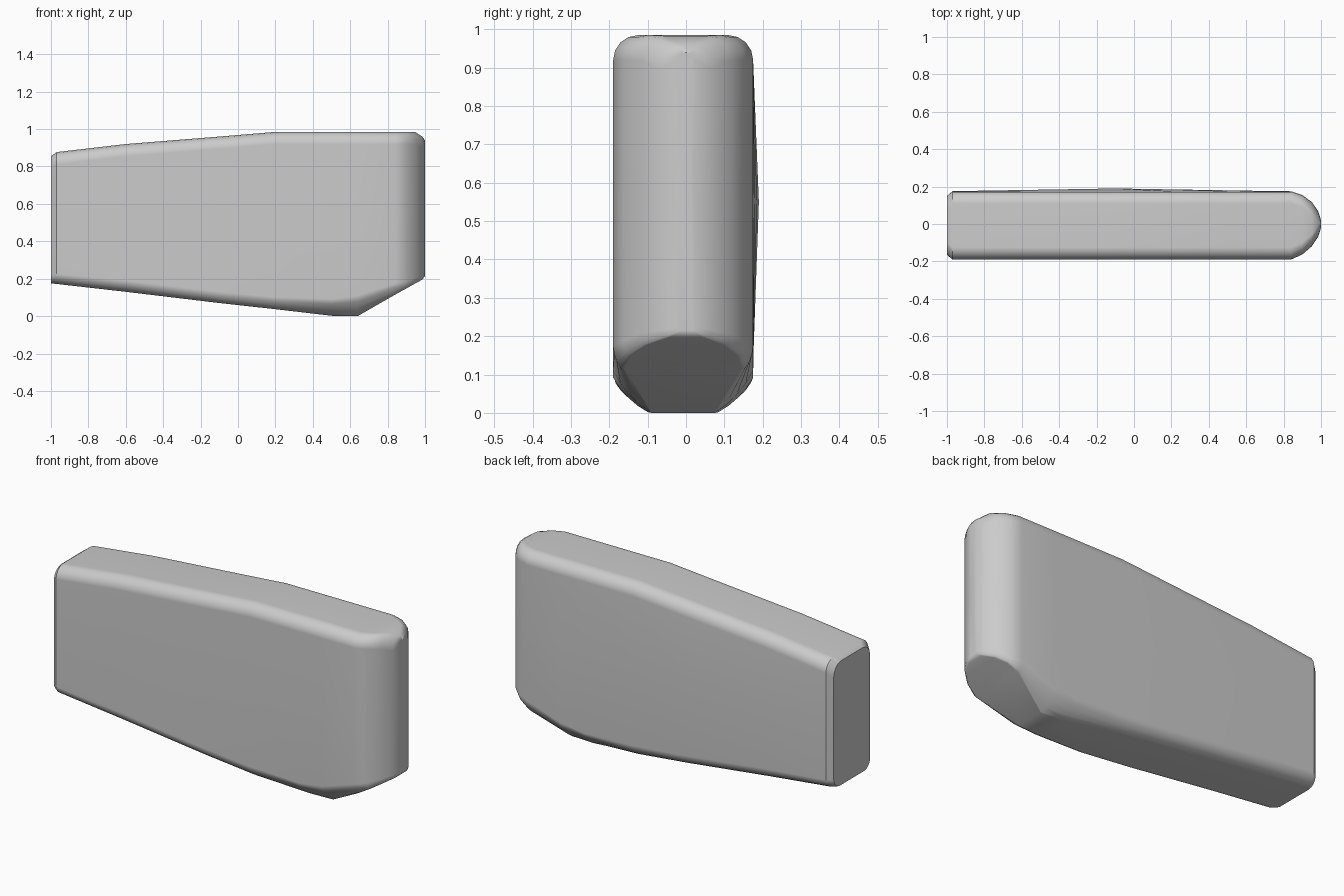
import bpy, bmesh, math
from mathutils import Vector

default = bpy.data.objects.get("Cube")
if default:
    bpy.data.objects.remove(default, do_unlink=True)

grey = bpy.data.materials.new("light grey")
grey.use_nodes = True
grey.diffuse_color = (0.6, 0.6, 0.6, 1)
grey.node_tree.nodes["Principled BSDF"].inputs["Base Color"].default_value = (0.6, 0.6, 0.6, 1)

# Stations along the slab: x, front y, back y, bottom z, top z, underside inset, underside rise
STATIONS = [
    (-1.0, -0.165, 0.15, 0.175, 0.855, 0.05, 0.05),
    (-0.97, -0.19, 0.175, 0.172, 0.877, 0.06, 0.055),
    (-0.6, -0.19, 0.175, 0.13, 0.92, 0.06, 0.06),
    (-0.1, -0.19, 0.175, 0.07, 0.96, 0.06, 0.06),
    (0.2, -0.19, 0.175, 0.037, 0.985, 0.065, 0.065),
    (0.5, -0.19, 0.175, 0.002, 0.985, 0.09, 0.09),
    (0.64, -0.19, 0.175, 0.0, 0.985, 0.1, 0.11),
    (0.84, -0.19, 0.175, 0.115, 0.985, 0.03, 0.06),
    (0.9, -0.163, 0.155, 0.148, 0.985, 0.02, 0.04),
    (0.95, -0.12, 0.118, 0.176, 0.983, 0.02, 0.03),
    (0.985, -0.068, 0.068, 0.195, 0.96, 0.02, 0.02),
    (1.0, -0.02, 0.02, 0.215, 0.94, 0.01, 0.01),
]
ROUND = 0.065
STEPS = 4


def corner(cy, cz, ry, rz, start, bulge):
    """Quarter arc of a section; bulge below 1 flattens it towards a chamfer."""
    pts = []
    for i in range(STEPS + 1):
        t = i / STEPS
        a = start + t * math.pi / 2
        arc = Vector((math.cos(a), math.sin(a)))
        flat = Vector((math.cos(start), math.sin(start))).lerp(
            Vector((-math.sin(start), math.cos(start))), t)
        p = flat.lerp(arc, bulge)
        pts.append((cy + ry * p.x, cz + rz * p.y))
    return pts


def section(x, front, back, low, high, inset, rise):
    r = min(ROUND, (back - front) * 0.45)
    q = math.pi / 2
    bulge = 0.35 if 0.45 < x < 0.7 else 0.9
    # The back swells gently towards its middle
    swell = 0.015 * max(0, 1 - abs(x + 0.1) / 0.9)
    pts = [(back + swell, 0.55)]
    pts += corner(back - r, high - r, r, r, 0, 1)
    pts += corner(front + r, high - r, r, r, q, 1)
    pts += [(front, 0.55)]
    pts += corner(front + inset, low + rise, inset, rise, 2 * q, bulge)
    pts += corner(back - inset, low + rise, inset, rise, 3 * q, bulge)
    return [(x, y, z) for y, z in pts]


# Slab body lofted through the stations
bm = bmesh.new()
rings = [[bm.verts.new(p) for p in section(*s)] for s in STATIONS]
for a, b in zip(rings, rings[1:]):
    for i in range(len(a)):
        j = (i + 1) % len(a)
        bm.faces.new((a[i], a[j], b[j], b[i]))
bm.faces.new(rings[0])
bm.faces.new(rings[-1])
bmesh.ops.recalc_face_normals(bm, faces=bm.faces)

mesh = bpy.data.meshes.new("tapered_slab")
bm.to_mesh(mesh)
bm.free()
mesh.materials.append(grey)
slab = bpy.data.objects.new("tapered_slab", mesh)
bpy.context.collection.objects.link(slab)

# Smooth rounded edges, flat broad faces
bpy.ops.object.select_all(action="DESELECT")
slab.select_set(True)
bpy.context.view_layer.objects.active = slab
bpy.ops.object.shade_smooth_by_angle(angle=math.radians(32))
weighted = slab.modifiers.new("face_weighted_normals", "WEIGHTED_NORMAL")
weighted.keep_sharp = True
